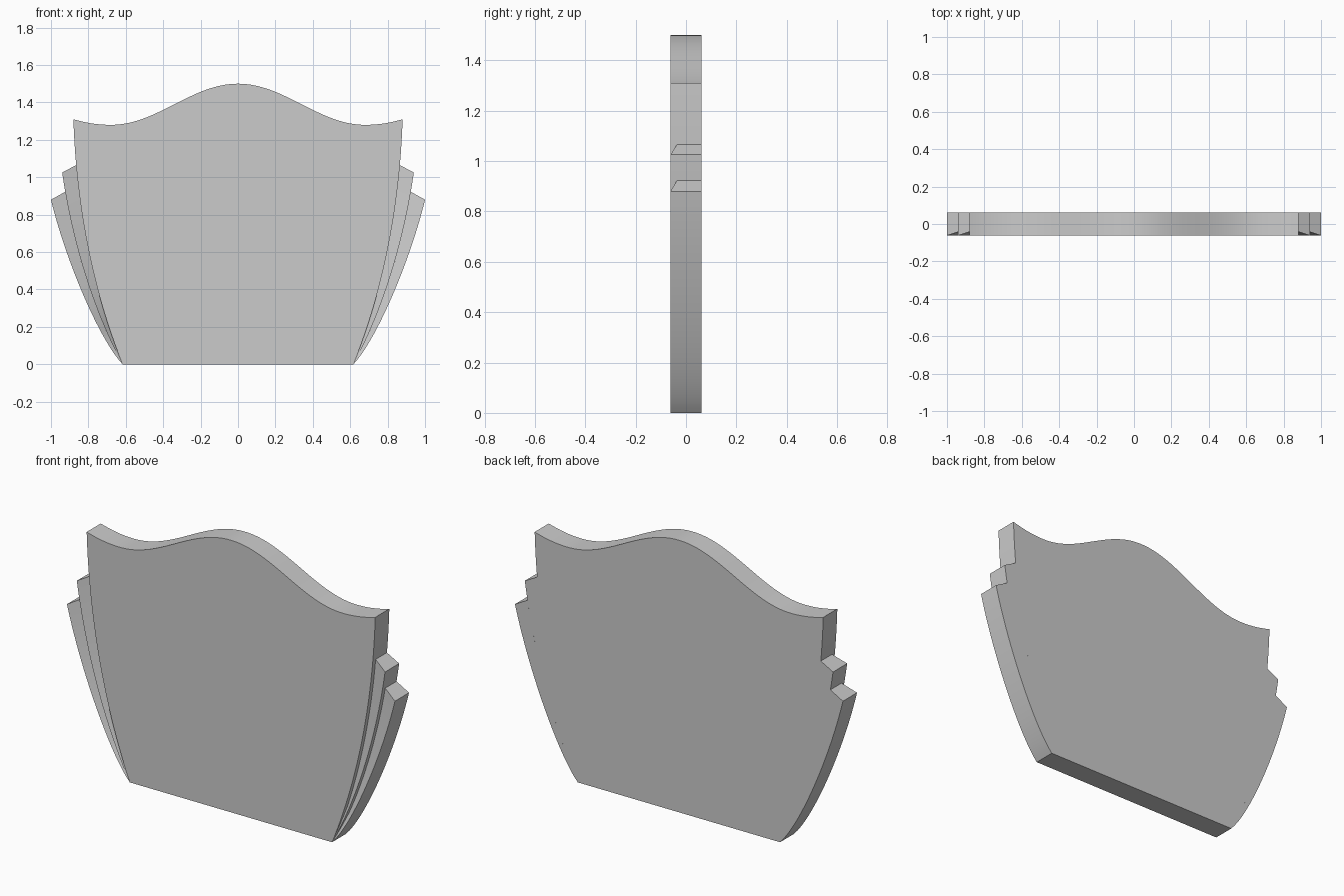
import bpy, bmesh, math

if "Cube" in bpy.data.objects:
    bpy.data.objects.remove(bpy.data.objects["Cube"])

T = 0.0615          # half thickness
GROOVE = 0.025      # recess of each fin's inner edge
N = 40
BASE = (0.617, 0.0)


def bezier(p1, p2, p3, n=80):
    pts = []
    for i in range(n + 1):
        t = i / n
        w = ((1-t)**3, 3*t*(1-t)**2, 3*t*t*(1-t), t**3)
        pts.append(tuple(sum(wk * p[k] for wk, p in zip(w, (BASE, p1, p2, p3)))
                         for k in range(2)))
    return pts


def x_at(curve, z):
    for (xa, za), (xb, zb) in zip(curve, curve[1:]):
        if z <= zb:
            return xa + (xb - xa) * (z - za) / (zb - za)
    return curve[-1][0]


def finish(name, bm):
    bmesh.ops.remove_doubles(bm, verts=bm.verts, dist=1e-5)
    bmesh.ops.recalc_face_normals(bm, faces=bm.faces)
    me = bpy.data.meshes.new(name)
    bm.to_mesh(me)
    bm.free()
    ob = bpy.data.objects.new(name, me)
    bpy.context.collection.objects.link(ob)
    bpy.ops.object.select_all(action='DESELECT')
    ob.select_set(True)
    bpy.context.view_layer.objects.active = ob
    bpy.ops.object.shade_smooth_by_angle(angle=math.radians(25))
    return ob


def top_z(x):
    x = abs(x)
    if x < 0.68:
        return 1.39 + 0.11 * math.cos(math.pi * x / 0.68)
    return 1.28 + 0.03 * ((x - 0.68) / 0.2) ** 2


# Side curves: panel edge, then the outer edges of the two fins
panel_edge = bezier((0.775, 0.39), (0.865, 0.84), (0.88, 1.31))
inner_edge = bezier((0.765, 0.27), (0.885, 0.64), (0.94, 1.025))
outer_edge = bezier((0.74, 0.13), (0.92, 0.55), (1.0, 0.88))

# Centre panel with wavy crest
outline = panel_edge[::2]
outline += [(0.88 - 1.76 * i / 96, top_z(0.88 - 1.76 * i / 96)) for i in range(1, 96)]
outline += [(-x, z) for x, z in reversed(panel_edge[::2])]
bm = bmesh.new()
face = bm.faces.new([bm.verts.new((x, -T, z)) for x, z in outline])
ext = bmesh.ops.extrude_face_region(bm, geom=[face], use_keep_orig=True)
bmesh.ops.translate(bm, vec=(0, 2 * T, 0),
                    verts=[v for v in ext['geom'] if isinstance(v, bmesh.types.BMVert)])
finish("panel", bm)


# Side fins: sloped front face, recessed where it meets the neighbour
def fin(name, inside, outside, z_in, z_out):
    bm = bmesh.new()
    rings = []
    for i in range(N + 1):
        t = i / N
        zi, zo = z_in * t, z_out * t
        xi, xo = x_at(inside, zi), x_at(outside, zo)
        yi = -T + GROOVE * min(1, 5 * t)
        rings.append([bm.verts.new(c) for c in
                      ((xi, yi, zi), (xo, -T, zo), (xo, T, zo), (xi, T, zi))])
    for a, b in zip(rings, rings[1:]):
        for k in range(4):
            j = (k + 1) % 4
            bm.faces.new((a[k], a[j], b[j], b[k]))
    bm.faces.new(rings[-1])
    ob = finish(name, bm)
    m = ob.modifiers.new("mirror", 'MIRROR')
    m.use_mirror_merge = False


fin("inner_fins", panel_edge, inner_edge, 1.065, 1.025)
fin("outer_fins", inner_edge, outer_edge, 0.922, 0.88)
